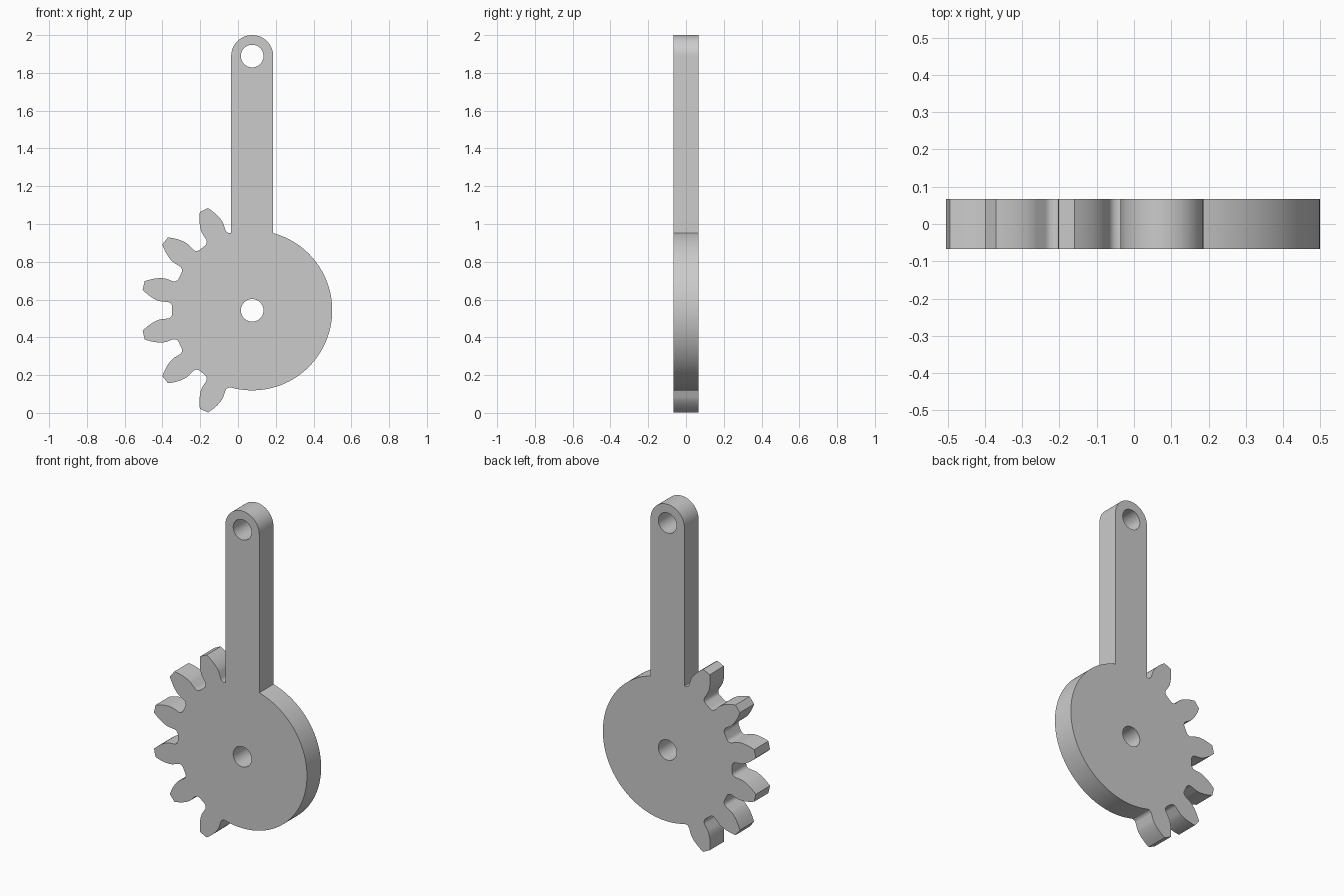
import bpy
import bmesh
from math import acos, cos, degrees, pi, radians, sin, sqrt, tan

cube = bpy.data.objects.get("Cube")
if cube:
    bpy.data.objects.remove(cube, do_unlink=True)

# Main dimensions
CX, CZ = 0.075, 0.543            # gear axis
HALF_DEPTH = 0.0665
ARM_HALF, ARM_TOP = 0.111, 1.346  # arm half width, eye height above the axis
HOLE = 0.06
TEETH, VISIBLE = 14, 6
MODULE = 0.0737
PITCH_R = MODULE * TEETH / 2
TIP_R = PITCH_R + MODULE
ROOT_R = PITCH_R - 1.25 * MODULE
PRESSURE = radians(20)
BASE_R = PITCH_R * cos(PRESSURE)
FILLET = 0.025


def polar(r, a, cz=0.0):
    return (r * cos(a), r * sin(a) + cz)


def arc(r, start, end, steps, cz=0.0):
    return [polar(r, start + (end - start) * i / steps, cz) for i in range(steps + 1)]


def involute(a):
    return tan(a) - a


# Half of one tooth as (radius, angle from its centre line), root to tip
base_half = pi / (2 * TEETH) + involute(PRESSURE)
fillet_r = ROOT_R + FILLET
flank = []
for i in range(7):
    t = pi / 2 * (1 - i / 6)
    flank.append((fillet_r - FILLET * sin(t),
                  base_half + FILLET * (1 - cos(t)) / fillet_r))
for i in range(9):
    r = BASE_R + (TIP_R - BASE_R) * i / 8
    flank.append((r, base_half - involute(acos(min(1.0, BASE_R / r)))))

# Outline: arm, toothed side, then the plain round side
join_z = sqrt(ROOT_R ** 2 - ARM_HALF ** 2)
join_angle = acos(ARM_HALF / ROOT_R)
outline = [(ARM_HALF, join_z)]
outline += arc(ARM_HALF, 0, pi, 32, ARM_TOP)
outline.append((-ARM_HALF, join_z))
step = 2 * pi / TEETH
for i in range(VISIBLE):
    centre = pi + (i - (VISIBLE - 1) / 2) * step
    outline += [polar(r, centre - a) for r, a in flank]
    outline += [polar(r, centre + a) for r, a in reversed(flank)]
last = pi + (VISIBLE - 1) / 2 * step + flank[0][1]
outline += arc(ROOT_R, last, 2 * pi + join_angle, 72)[1:-1]

# Filled, extruded plate with two bores
curve = bpy.data.curves.new("plate_profile", "CURVE")
curve.dimensions = "2D"
curve.fill_mode = "BOTH"
curve.extrude = HALF_DEPTH
bores = [arc(HOLE, 0, 2 * pi, 40, z)[:-1] for z in (0, ARM_TOP)]
for points in [outline] + bores:
    spline = curve.splines.new("POLY")
    spline.points.add(len(points) - 1)
    for p, (x, z) in zip(spline.points, points):
        p.co = (x + CX, z + CZ, 0, 1)
    spline.use_cyclic_u = True

profile = bpy.data.objects.new("plate_profile", curve)
bpy.context.scene.collection.objects.link(profile)
bpy.context.view_layer.update()
mesh = bpy.data.meshes.new_from_object(
    profile.evaluated_get(bpy.context.evaluated_depsgraph_get()))
bpy.data.objects.remove(profile, do_unlink=True)

# Stand the plate upright and weld it
bm = bmesh.new()
bm.from_mesh(mesh)
for v in bm.verts:
    x, y, z = v.co
    v.co = (x, -z, y)
bmesh.ops.remove_doubles(bm, verts=bm.verts, dist=0.0001)
bmesh.ops.recalc_face_normals(bm, faces=bm.faces)
bm.to_mesh(mesh)
bm.free()

# Plain grey finish
grey = bpy.data.materials.new("plain_grey")
grey.use_nodes = True
colour = (0.6, 0.6, 0.6, 1)
grey.diffuse_color = colour
grey.node_tree.nodes["Principled BSDF"].inputs["Base Color"].default_value = colour
mesh.materials.clear()
mesh.materials.append(grey)

lever = bpy.data.objects.new("sector_gear_lever", mesh)
bpy.context.scene.collection.objects.link(lever)
bpy.ops.object.select_all(action="DESELECT")
lever.select_set(True)
bpy.context.view_layer.objects.active = lever
bpy.ops.object.shade_smooth_by_angle(angle=radians(30))
